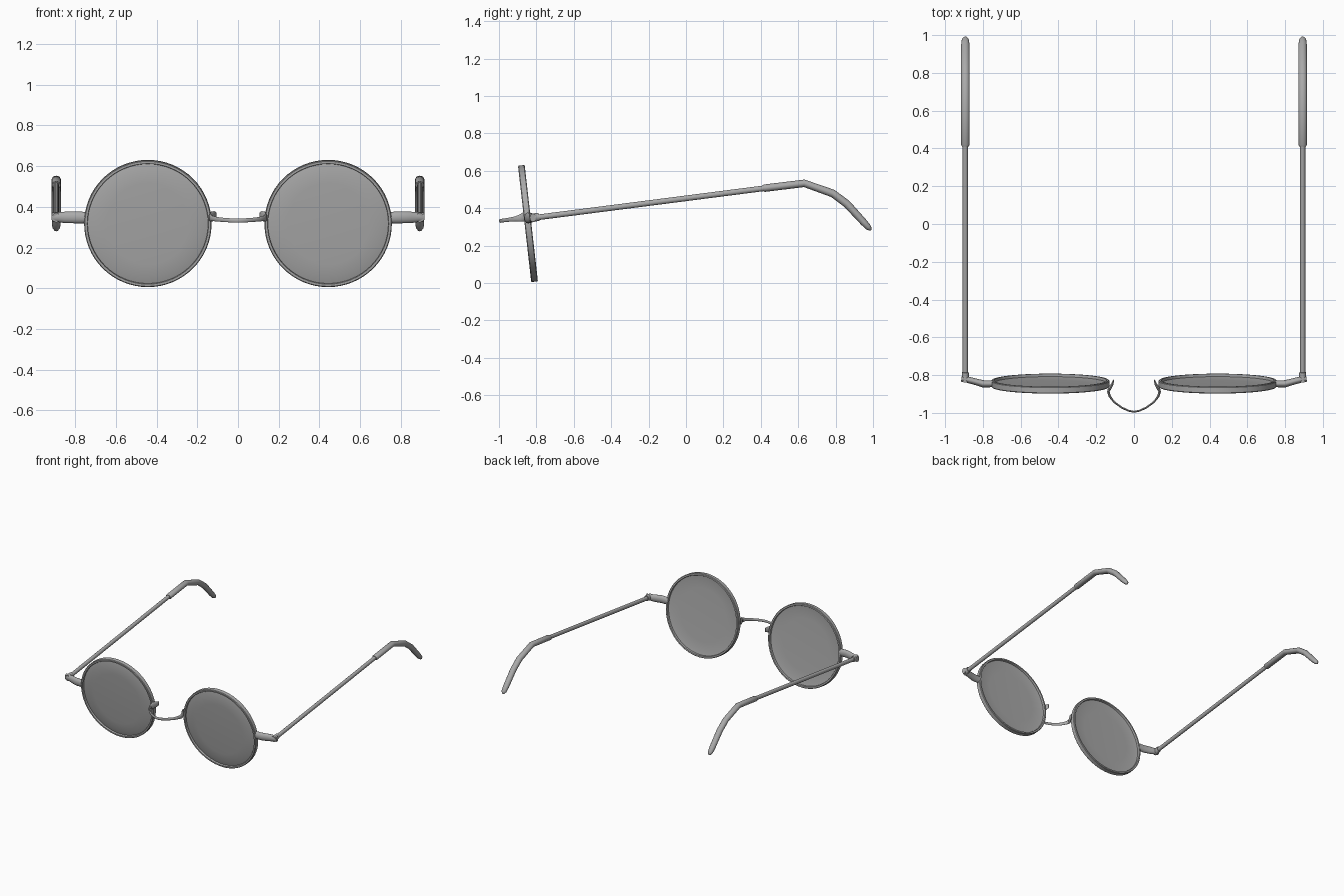
import bpy, bmesh, math
from mathutils import Vector, Matrix

if "Cube" in bpy.data.objects:
    bpy.data.objects.remove(bpy.data.objects["Cube"])

metal = bpy.data.materials.new("grey")
metal.diffuse_color = (0.4, 0.4, 0.4, 1)
metal.use_nodes = True
metal.node_tree.nodes["Principled BSDF"].inputs["Base Color"].default_value = metal.diffuse_color

LENS_X, LENS_Y, LENS_Z = 0.443, -0.845, 0.318
TILT = math.radians(6.5)


def finish(name, bm, angle=40):
    bmesh.ops.recalc_face_normals(bm, faces=bm.faces)
    mesh = bpy.data.meshes.new(name)
    bm.to_mesh(mesh)
    bm.free()
    mesh.materials.append(metal)
    ob = bpy.data.objects.new(name, mesh)
    bpy.context.collection.objects.link(ob)
    bpy.ops.object.select_all(action='DESELECT')
    ob.select_set(True)
    bpy.context.view_layer.objects.active = ob
    bpy.ops.object.shade_smooth_by_angle(angle=math.radians(angle))
    return ob


def sweep(name, stations, up, sides=16):
    """Tube through (x, y, z, half width, half height) stations."""
    bm = bmesh.new()
    pts = [Vector(s[:3]) for s in stations]
    rings = []
    for i, s in enumerate(stations):
        t = (pts[min(i + 1, len(pts) - 1)] - pts[max(i - 1, 0)]).normalized()
        side = t.cross(Vector(up)).normalized()
        high = side.cross(t)
        rings.append([bm.verts.new(pts[i] + side * s[3] * math.cos(a) + high * s[4] * math.sin(a))
                      for a in (2 * math.pi * k / sides for k in range(sides))])
    for a, b in zip(rings, rings[1:]):
        for k in range(sides):
            n = (k + 1) % sides
            bm.faces.new((a[k], a[n], b[n], b[k]))
    bm.faces.new(rings[0])
    bm.faces.new(rings[-1])
    return finish(name, bm)


def lathe(name, profile, x, closed, sides=64):
    """Turn (radius, depth) profile about the tilted lens axis."""
    bm = bmesh.new()
    place = Matrix.Translation((x, LENS_Y, LENS_Z)) @ Matrix.Rotation(TILT, 4, 'X')
    rings = []
    for r, y in profile:
        n = sides if r else 1
        rings.append([bm.verts.new(place @ Vector((r * math.cos(2 * math.pi * k / sides), y,
                      r * math.sin(2 * math.pi * k / sides)))) for k in range(n)])
    pairs = list(zip(rings, rings[1:])) + ([(rings[-1], rings[0])] if closed else [])
    for a, b in pairs:
        for k in range(sides):
            n = (k + 1) % sides
            if len(a) == 1:
                bm.faces.new((a[0], b[n], b[k]))
            elif len(b) == 1:
                bm.faces.new((a[k], a[n], b[0]))
            else:
                bm.faces.new((a[k], a[n], b[n], b[k]))
    return finish(name, bm)


for s, label in ((-1, "left"), (1, "right")):
    # Rim and lens
    lathe(f"{label}_rim", [(0.313, -0.014), (0.313, 0.014), (0.309, 0.018), (0.298, 0.018),
                           (0.296, 0.014), (0.296, -0.014), (0.298, -0.018), (0.309, -0.018)],
          s * LENS_X, True)
    lathe(f"{label}_lens", [(0, -0.017), (0.20, -0.016), (0.26, -0.013), (0.298, -0.004),
                            (0.298, 0.004), (0.26, -0.002), (0.20, -0.004), (0, -0.005)],
          s * LENS_X, False)

    # Arm from rim to hinge
    sweep(f"{label}_end_piece", [(s * 0.745, -0.846, 0.347, 0.018, 0.028),
                                 (s * 0.80, -0.846, 0.348, 0.019, 0.029),
                                 (s * 0.85, -0.832, 0.348, 0.017, 0.028),
                                 (s * 0.885, -0.823, 0.349, 0.017, 0.024),
                                 (s * 0.913, -0.818, 0.349, 0.016, 0.022)], (0, 0, 1))
    sweep(f"{label}_hinge", [(s * 0.893, -0.835, 0.347, 0.020, 0.024),
                             (s * 0.893, -0.785, 0.354, 0.018, 0.021)], (0, 0, 1))

    # Temple and ear tip
    sweep(f"{label}_temple", [(s * 0.893, -0.80, 0.350, 0.014, 0.015),
                              (s * 0.893, 0.43, 0.508, 0.014, 0.015)], (0, 0, 1))
    sweep(f"{label}_ear_tip", [(s * 0.893, 0.412, 0.506, 0.019, 0.017),
                               (s * 0.893, 0.420, 0.507, 0.023, 0.020),
                               (s * 0.893, 0.632, 0.533, 0.023, 0.020),
                               (s * 0.893, 0.785, 0.479, 0.023, 0.021),
                               (s * 0.893, 0.860, 0.423, 0.023, 0.021),
                               (s * 0.893, 0.950, 0.325, 0.022, 0.019),
                               (s * 0.893, 0.975, 0.298, 0.019, 0.016),
                               (s * 0.893, 0.986, 0.286, 0.010, 0.009),
                               (s * 0.893, 0.989, 0.283, 0.003, 0.003)], (0, 0, 1))

# Nose bridge, bowed forward, with hooked ends behind the rims
half = [(0.108, -0.826, 0.358, 0.003, 0.016), (0.116, -0.85, 0.356, 0.007, 0.023),
        (0.128, -0.868, 0.352, 0.009, 0.025), (0.136, -0.888, 0.347, 0.007, 0.019),
        (0.128, -0.913, 0.343, 0.006, 0.013), (0.105, -0.943, 0.339, 0.005, 0.011),
        (0.065, -0.972, 0.335, 0.005, 0.010), (0.03, -0.988, 0.333, 0.005, 0.010)]
sweep("bridge", [(-p[0], *p[1:]) for p in half] + [(0, -0.994, 0.332, 0.005, 0.010)] + half[::-1],
      (0, 0, 1))
